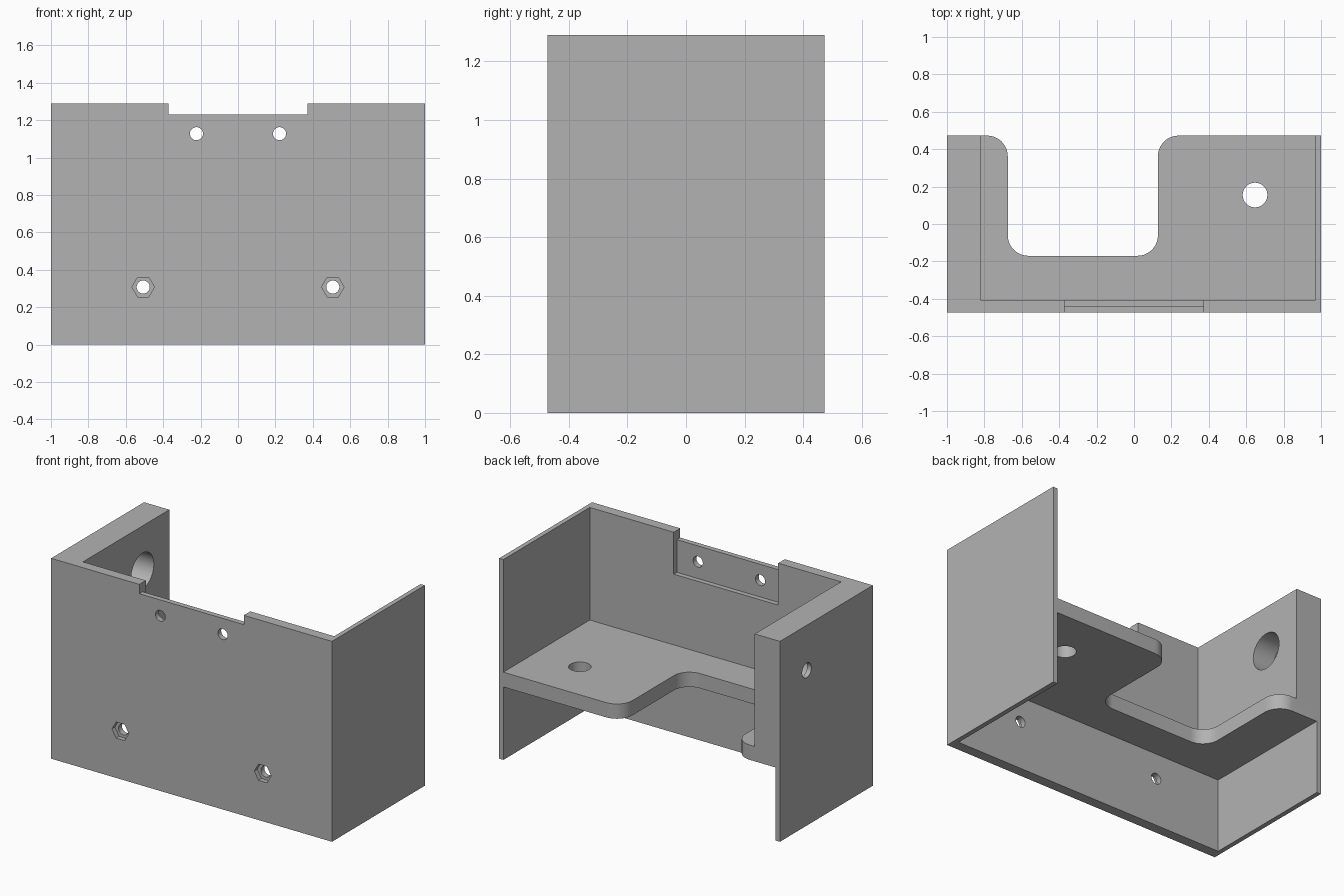
import bpy, bmesh
from math import cos, sin, pi, radians

if "Cube" in bpy.data.objects:
    bpy.data.objects.remove(bpy.data.objects["Cube"], do_unlink=True)

WIDTH, DEPTH, HEIGHT = 2.0, 0.945, 1.29
BACK = DEPTH / 2
FRONT = -BACK
SKIN = 0.03                      # thin side walls
FRONT_IN = FRONT + 0.066         # inner face of the front wall
THICK_IN = -0.82                 # inner face of the thick upper side wall
SHELF_LOW, SHELF_TOP = 0.47, 0.565
OVER = 0.3                       # cutter overshoot

grey = bpy.data.materials.new("plain grey")
grey.use_nodes = True
grey.diffuse_color = (0.448, 0.448, 0.448, 1)
grey.node_tree.nodes["Principled BSDF"].inputs["Base Color"].default_value = grey.diffuse_color

TO_WORLD = {
    "x": lambda u, v, w: (w, u, v),
    "y": lambda u, v, w: (u, w, v),
    "z": lambda u, v, w: (u, v, w),
}


def prism(name, outline, start, end, axis="z"):
    """Extrude a 2D outline along an axis."""
    bm = bmesh.new()
    place = TO_WORLD[axis]
    face = bm.faces.new([bm.verts.new(place(u, v, start)) for u, v in outline])
    new = bmesh.ops.extrude_face_region(bm, geom=[face])["geom"]
    for vert in new:
        if isinstance(vert, bmesh.types.BMVert):
            vert.co["xyz".index(axis)] = end
    bmesh.ops.recalc_face_normals(bm, faces=bm.faces)
    mesh = bpy.data.meshes.new(name)
    bm.to_mesh(mesh)
    bm.free()
    mesh.materials.append(grey)
    obj = bpy.data.objects.new(name, mesh)
    bpy.context.collection.objects.link(obj)
    return obj


def box(name, x0, x1, y0, y1, z0, z1):
    return prism(name, [(x0, y0), (x1, y0), (x1, y1), (x0, y1)], z0, z1)


def arc(cx, cy, r, a0, a1, steps=10):
    angles = [radians(a0 + (a1 - a0) * i / steps) for i in range(steps + 1)]
    return [(cx + r * cos(a), cy + r * sin(a)) for a in angles]


def circle(cx, cy, r, sides=40):
    return [(cx + r * cos(2 * pi * i / sides), cy + r * sin(2 * pi * i / sides))
            for i in range(sides)]


# Solid block that the bracket is carved from
body = box("bracket_body", -WIDTH / 2, WIDTH / 2, FRONT, BACK, 0, HEIGHT)

# Compartments above and below the shelf
cutters = [
    box("upper_space", THICK_IN, 1 - SKIN, FRONT_IN, BACK + OVER, SHELF_TOP, HEIGHT + OVER),
    box("lower_space", SKIN - 1, 1 - SKIN, FRONT_IN, BACK + OVER, -OVER, SHELF_LOW),
]

# Rounded slot in the shelf, flaring out at the back edge
L, R, B, r = -0.675, 0.128, -0.17, 0.11
slot = (arc(L - r, BACK - r, r, 90, 0) + arc(L + r, B + r, r, 180, 270)
        + arc(R - r, B + r, r, 270, 360) + arc(R + r, BACK - r, r, 180, 90)
        + [(R + r, BACK + OVER), (L - r, BACK + OVER)])
cutters.append(prism("shelf_slot", slot, SHELF_LOW - 0.05, SHELF_TOP + 0.05))
cutters.append(prism("shelf_hole", circle(0.647, 0.155, 0.066), SHELF_LOW - 0.05, SHELF_TOP + 0.05))

# Notch in the front wall's top edge, and the recess behind it
N = 0.372
cutters.append(box("top_notch", -N, N, FRONT - OVER, FRONT_IN + 0.1, 1.23, HEIGHT + OVER))
cutters.append(box("notch_recess", -N, N, FRONT + 0.034, FRONT_IN + 0.1, 1.02, HEIGHT + OVER))

# Screw holes, the lower pair with hexagonal nut pockets
for side in (-1, 1):
    for name, x, z in (("upper_hole", 0.222, 1.128), ("lower_hole", 0.507, 0.308)):
        cutters.append(prism(name, circle(side * x, z, 0.035, 24), FRONT - 0.1, FRONT_IN + 0.1, "y"))
    cutters.append(prism("nut_pocket", circle(side * 0.507, 0.308, 0.06, 6), FRONT - 0.1, FRONT + 0.03, "y"))

# Counterbored hole through the thick side wall
cutters.append(prism("side_hole", circle(0.2, 1.0, 0.047), -1 - OVER, THICK_IN + 0.1, "x"))
cutters.append(prism("side_counterbore", circle(0.2, 1.0, 0.115), SKIN - 1, THICK_IN + 0.1, "x"))

bpy.ops.object.select_all(action="DESELECT")
bpy.context.view_layer.objects.active = body
body.select_set(True)
for cutter in cutters:
    cutter.hide_render = True
    mod = body.modifiers.new(cutter.name, "BOOLEAN")
    mod.operation, mod.solver, mod.object = "DIFFERENCE", "EXACT", cutter
    bpy.ops.object.modifier_apply(modifier=mod.name)
    bpy.data.objects.remove(cutter, do_unlink=True)

bpy.ops.object.shade_smooth_by_angle(angle=radians(30))
